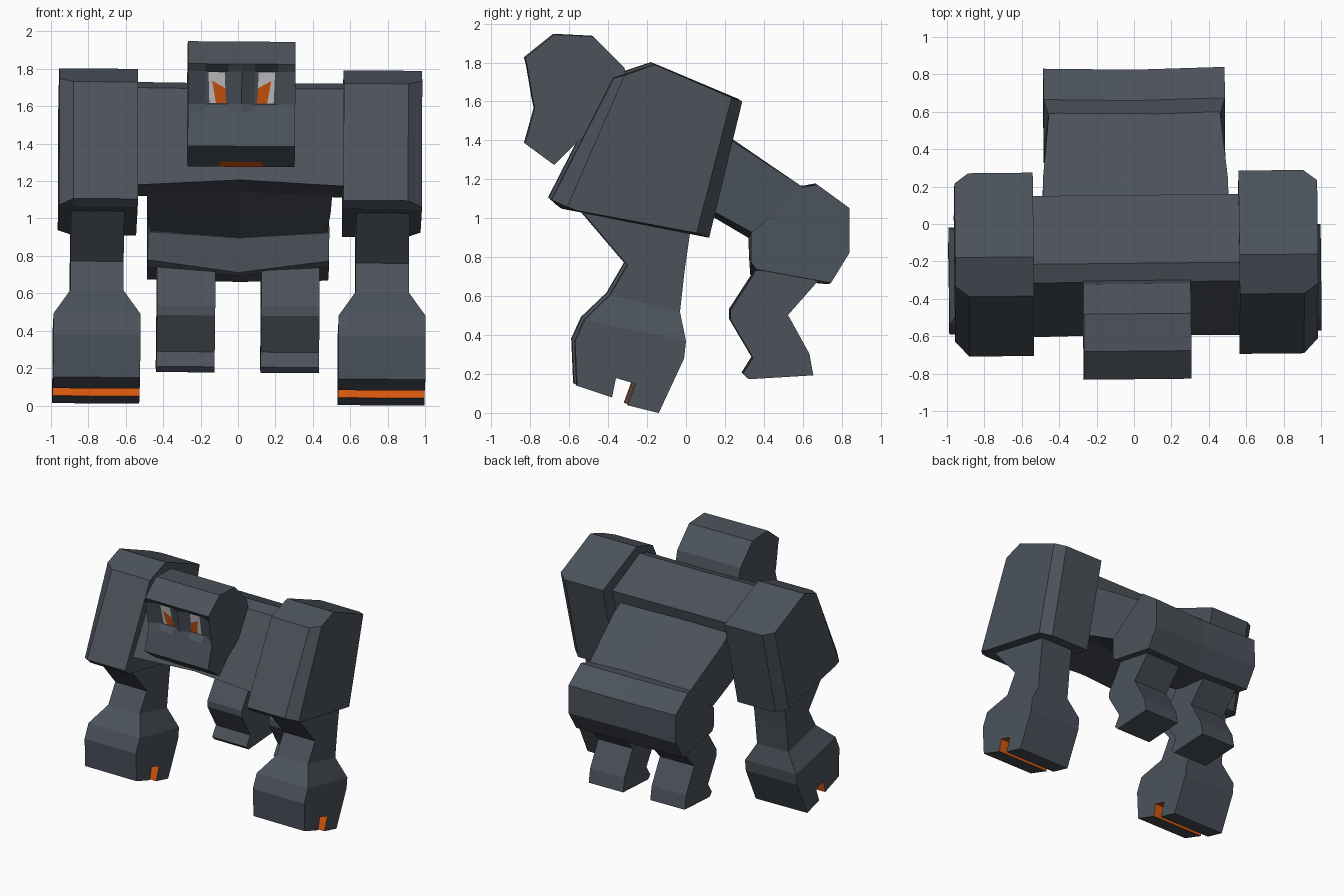
import bpy, bmesh
from mathutils import Matrix, Vector

if "Cube" in bpy.data.objects:
    bpy.data.objects.remove(bpy.data.objects["Cube"])


def material(name, rgb):
    m = bpy.data.materials.new(name)
    m.diffuse_color = (*rgb, 1)
    m.use_nodes = True
    m.node_tree.nodes["Principled BSDF"].inputs["Base Color"].default_value = m.diffuse_color
    return m


GREY = material("slate grey", (0.072, 0.085, 0.105))
ORANGE = material("glow orange", (0.68, 0.095, 0.004))
WHITE = material("eye white", (0.62, 0.59, 0.62))

# The whole figure leans and turns very slightly
POSE = Matrix.Translation((0, 0, 0.006)) @ Matrix.Rotation(0.01, 4, 'Z') @ Matrix.Rotation(0.007, 4, 'Y')


def finish(name, bm, mats, rule=None, recalc=True):
    if recalc:
        bmesh.ops.recalc_face_normals(bm, faces=bm.faces)
    bm.normal_update()
    if rule:
        for f in bm.faces:
            f.material_index = int(rule(f.calc_center_median(), f.normal))
    bm.transform(POSE)
    me = bpy.data.meshes.new(name)
    bm.to_mesh(me)
    bm.free()
    for m in mats:
        me.materials.append(m)
    ob = bpy.data.objects.new(name, me)
    bpy.context.collection.objects.link(ob)
    return ob


def loft(name, rings, mats=(GREY,), rule=None):
    """Closed skin through rings of equally many 3D points."""
    bm = bmesh.new()
    rows = [[bm.verts.new(p) for p in r] for r in rings]
    n = len(rows[0])
    for a, b in zip(rows, rows[1:]):
        for i in range(n):
            j = (i + 1) % n
            bm.faces.new((a[i], a[j], b[j], b[i]))
    bm.faces.new(rows[0])
    bm.faces.new(rows[-1])
    return finish(name, bm, mats, rule)


def at_x(x, profile):
    return [(x, y, z) for y, z in profile]


def ridged(name, edge, centre):
    """Body block: side profile (y, z, half width) and a centre profile."""
    loft(name, [[(-w, y, z) for y, z, w in edge], at_x(0, centre),
                [(w, y, z) for y, z, w in edge]])


def plate(name, pts, mat):
    """Thin painted detail facing forward."""
    bm = bmesh.new()
    f = bm.faces.new([bm.verts.new(p) for p in pts])
    f.normal_update()
    if f.normal.y > 0:
        f.normal_flip()
    finish(name, bm, (mat,), recalc=False)


# Chest bar between the shoulders
ridged("chest",
       [(-.31, 1.69, .56), (-.21, 1.72, .56), (.155, 1.55, .56), (.05, 1.11, .56), (-.60, 1.17, .56)],
       [(-.31, 1.685), (-.21, 1.715), (.155, 1.55), (.05, 1.12), (-.59, 1.20)])

# Sloping torso
ridged("torso",
       [(-.1, 1.61, .50), (.24, 1.39, .495), (.62, 1.14, .455), (.38, .90, .47), (.14, 1.03, .49), (-.2, 1.2, .50)],
       [(-.1, 1.61), (.24, 1.40), (.62, 1.14), (.36, .87), (.14, 1.0), (-.2, 1.19)])

# Pelvis
P = .485
ridged("pelvis",
       [(.59, 1.155, .46), (.67, 1.17, P), (.835, 1.05, P), (.835, .82, P), (.74, .665, P), (.355, .735, P),
        (.33, .77, P), (.33, .92, P)],
       [(.56, 1.16), (.66, 1.16), (.825, 1.04), (.825, .82), (.73, .655), (.36, .69), (.33, .705), (.32, .89)])


# Head: columns across x, with the two eye sockets pushed back beside a nose ridge
def head_profile(recessed):
    top, low = (-.785, -.745) if recessed else (-.82, -.79)
    return [(-.68, 1.94), (-.83, 1.82), (top, 1.78), (low, 1.605), (-.78, 1.56), (-.83, 1.38), (-.68, 1.27),
            (-.56, 1.39), (-.40, 1.50), (-.30, 1.68), (-.32, 1.77), (-.48, 1.93)]


loft("head", [at_x(x, head_profile(abs(x) in (.07, .195)))
              for x in (-.287, -.195, -.07, 0, .07, .195, .287)])


# Eyes and mouth
def on_socket(s, pts, eps):
    return [(s * x, -.745 - .04 * (z - 1.605) / .175 - eps, z) for x, z in pts]


for s, side in ((-1, "left"), (1, "right")):
    plate(side + "_eye", on_socket(s, [(.178, 1.775), (.09, 1.775), (.085, 1.61), (.172, 1.61)], .003), WHITE)
    plate(side + "_iris", on_socket(s, [(.158, 1.73), (.087, 1.69), (.083, 1.61), (.137, 1.61)], .006), ORANGE)
plate("mouth", [(-.13, -.685, 1.27), (.13, -.685, 1.27), (.105, -.723, 1.297), (-.105, -.723, 1.297)], ORANGE)

# Limb profiles, seen from the side
SHOULDER = [(-.38, 1.72), (-.17, 1.79), (.28, 1.60), (.11, .90), (-.65, 1.05), (-.70, 1.095)]
SHOULDER_OUT = [(-.325, 1.735), (-.17, 1.79), (.225, 1.62), (.045, .925), (-.57, 1.04), (-.62, 1.06)]
HAND = [(-.53, .48), (-.58, .37), (-.57, .14), (-.39, .08), (-.37, .18), (-.27, .15), (-.31, .04),
        (-.15, 0), (-.02, .28), (-.01, .37)]
LEG = [(.38, .80), (.345, .71), (.225, .525), (.225, .475), (.34, .28), (.29, .20), (.32, .17), (.65, .19),
       (.63, .30), (.52, .50), (.67, .67), (.67, .80)]
# Forearm rings: front point, back point, inner x, outer x
FOREARM = [((-.60, 1.10), (.03, 1.05), .62, .905), ((-.31, .76), (-.015, .74), .62, .905),
           ((-.40, .605), (-.04, .52), .62, .905), ((-.53, .48), (-.01, .37), .53, .995)]


def in_notch(c, n):
    return -.4 < c.y < -.26 and .08 < c.z < .18 and abs(n.x) < .5


for s, side in ((-1, "left"), (1, "right")):
    loft(side + "_shoulder", [at_x(s * .55, SHOULDER), at_x(s * .895, SHOULDER), at_x(s * .97, SHOULDER_OUT)])
    loft(side + "_forearm", [[(s * a, *f), (s * b, *f), (s * b, *k), (s * a, *k)] for f, k, a, b in FOREARM])
    loft(side + "_hand", [at_x(s * .53, HAND), at_x(s * .995, HAND)], (GREY, ORANGE), in_notch)
    loft(side + "_leg", [at_x(s * .123, LEG), at_x(s * .435, LEG)])
